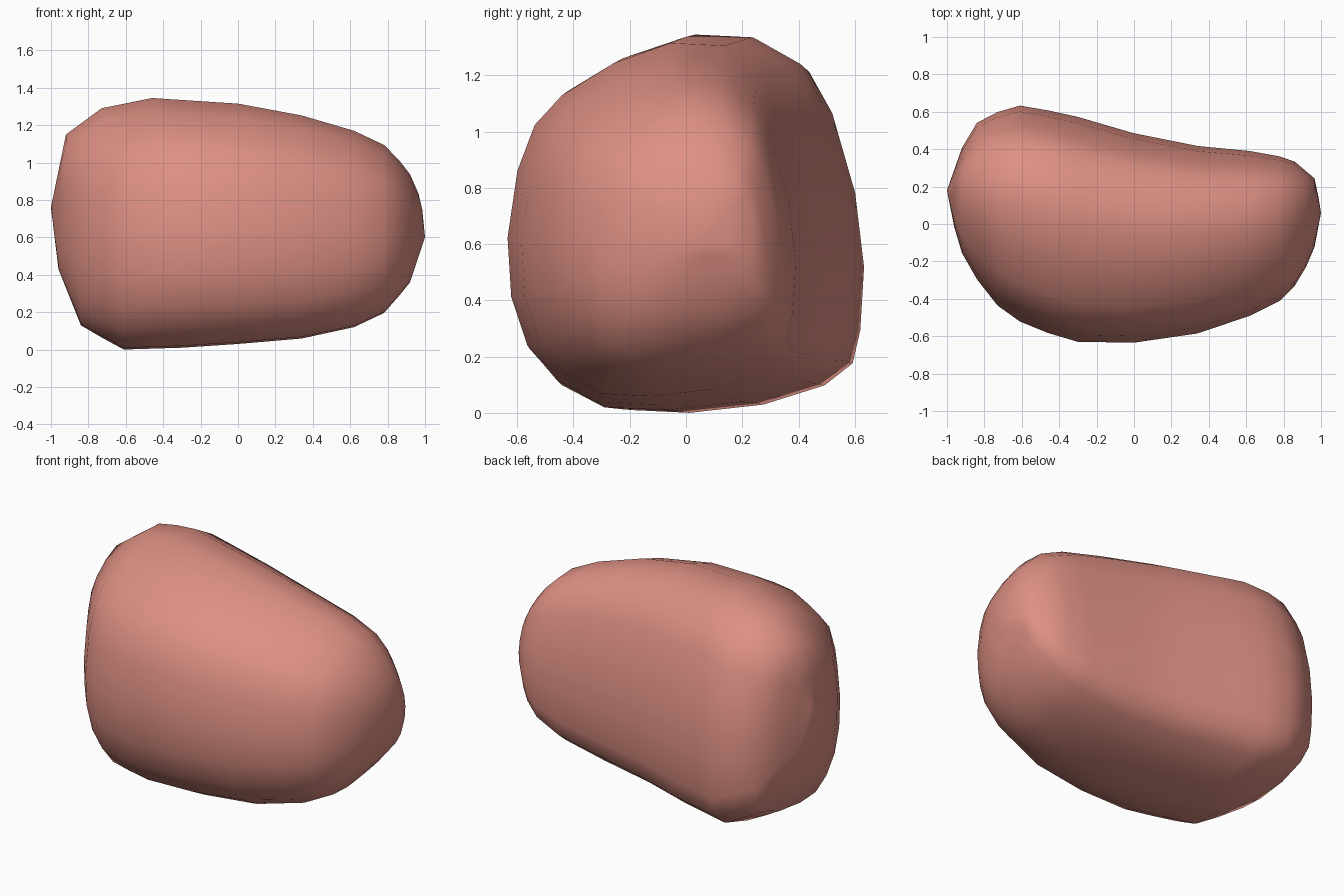
import bpy, bmesh

if "Cube" in bpy.data.objects:
    bpy.data.objects.remove(bpy.data.objects["Cube"])

# Outlines along x: roof and floor (x, z), back and front (x, y)
ROOF = [(-1, .76), (-.92, 1.15), (-.73, 1.29), (-.46, 1.345), (0, 1.315), (.35, 1.25),
        (.62, 1.17), (.79, 1.09), (.91, .96), (.98, .8), (1, .6)]
FLOOR = [(-1, .76), (-.96, .43), (-.84, .13), (-.62, 0), (-.3, .01), (0, .03),
         (.35, .06), (.62, .12), (.79, .2), (.92, .36), (1, .6)]
BACK = [(-1, .18), (-.88, .52), (-.65, .64), (-.36, .59), (0, .485), (.31, .42),
        (.62, .39), (.84, .35), (.97, .24), (1, .06)]
FRONT = [(-1, .18), (-.94, -.12), (-.78, -.4), (-.57, -.55), (-.3, -.63), (.04, -.635),
         (.37, -.58), (.6, -.5), (.77, -.42), (.88, -.31), (.96, -.15), (1, .06)]

# Cross-section (y, z), scaled to fit the outlines at each station
SECTION = [(-.64, .62), (-.6, .87), (-.53, 1.04), (-.42, 1.15), (-.21, 1.27), (.02, 1.345),
           (.24, 1.335), (.42, 1.24), (.51, 1.09), (.6, .8), (.635, .53), (.62, .3),
           (.59, .18), (.48, .1), (.24, .03), (-.05, 0), (-.28, .01), (-.44, .09),
           (-.56, .22), (-.625, .4)]
STATIONS = [-.985, -.96, -.92, -.84, -.73, -.61, -.46, -.3, 0, .34, .62, .78, .86, .92, .965, .985]


def at(line, x):
    for (x0, v0), (x1, v1) in zip(line, line[1:]):
        if x <= x1:
            return v0 + (v1 - v0) * (x - x0) / (x1 - x0)
    return line[-1][1]


# Stone body: lofted rings closed by a point at each end
bm = bmesh.new()
rings = []
for x in STATIONS:
    y0, y1, z0, z1 = (at(line, x) for line in (FRONT, BACK, FLOOR, ROOF))
    rings.append([bm.verts.new((x, y0 + (y1 - y0) * (y + .64) / 1.275,
                                z0 + (z1 - z0) * z / 1.345)) for y, z in SECTION])
n = len(SECTION)
for a, b in zip(rings, rings[1:]):
    for i in range(n):
        j = (i + 1) % n
        bm.faces.new((a[i], a[j], b[j], b[i]))
for ring, tip in ((rings[0], (-1, .18, .76)), (rings[-1], (1, .06, .6))):
    v = bm.verts.new(tip)
    for i in range(n):
        bm.faces.new((ring[i], ring[(i + 1) % n], v))
bmesh.ops.recalc_face_normals(bm, faces=bm.faces)
for f in bm.faces:
    f.smooth = True

mesh = bpy.data.meshes.new("stone")
bm.to_mesh(mesh)
bm.free()
stone = bpy.data.objects.new("stone", mesh)
bpy.context.collection.objects.link(stone)

# Dusty pink colour
mat = bpy.data.materials.new("dusty_pink")
mat.diffuse_color = (.73, .28, .23, 1)
mat.use_nodes = True
mat.node_tree.nodes["Principled BSDF"].inputs["Base Color"].default_value = mat.diffuse_color
mesh.materials.append(mat)
